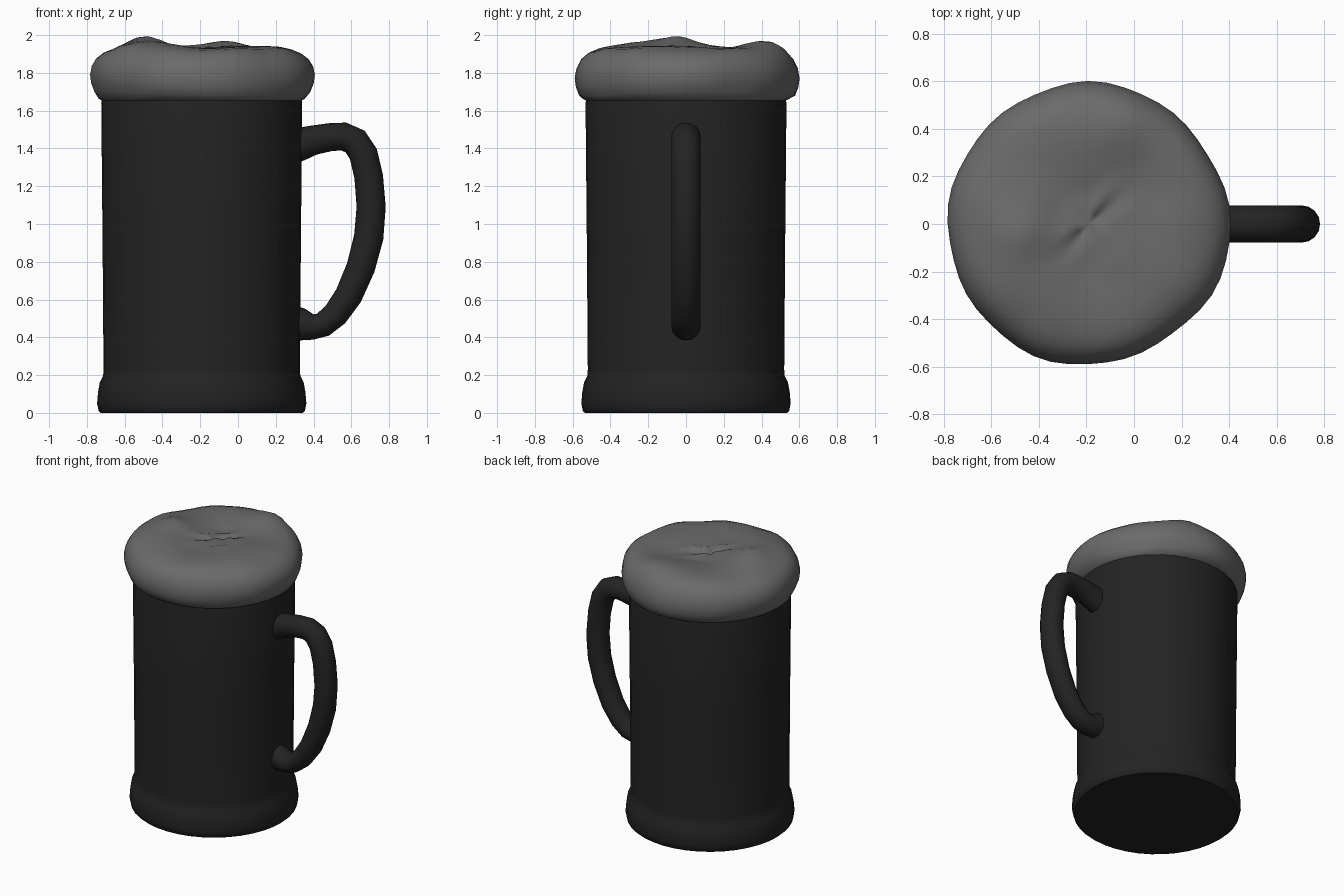
import bpy, bmesh, math
from mathutils import Vector, noise

if "Cube" in bpy.data.objects:
    bpy.data.objects.remove(bpy.data.objects["Cube"])

CX = -0.192  # mug axis


def material(name, value):
    m = bpy.data.materials.new(name)
    m.diffuse_color = (value, value, value, 1)
    m.use_nodes = True
    m.node_tree.nodes["Principled BSDF"].inputs["Base Color"].default_value = m.diffuse_color
    return m


def finish(name, bm, mat, angle=40):
    bmesh.ops.recalc_face_normals(bm, faces=bm.faces)
    me = bpy.data.meshes.new(name)
    bm.to_mesh(me)
    bm.free()
    ob = bpy.data.objects.new(name, me)
    bpy.context.collection.objects.link(ob)
    me.materials.append(mat)
    bpy.ops.object.select_all(action='DESELECT')
    ob.select_set(True)
    bpy.context.view_layer.objects.active = ob
    bpy.ops.object.shade_smooth_by_angle(angle=math.radians(angle))
    return ob


def skin(bm, rings):
    """Join successive closed rings of points with quads."""
    vs = [[bm.verts.new(p) for p in ring] for ring in rings]
    n = len(vs[0])
    for a, b in zip(vs, vs[1:]):
        for i in range(n):
            j = (i + 1) % n
            bm.faces.new((a[i], a[j], b[j], b[i]))
    return vs


dark = material("dark_mug", 0.017)
pale = material("grey_foam", 0.145)

# Mug body with flared foot
profile = [(0.535, 0), (0.546, 0.01), (0.554, 0.05), (0.549, 0.11), (0.54, 0.16),
           (0.522, 0.197), (0.52, 0.23), (0.525, 0.9), (0.532, 1.64), (0.528, 1.66)]
SEG = 40
bm = bmesh.new()
vs = skin(bm, [[(CX + r * math.cos(2 * math.pi * i / SEG),
                 r * math.sin(2 * math.pi * i / SEG), z) for i in range(SEG)]
               for r, z in profile])
bm.faces.new(vs[0])
bm.faces.new(vs[-1])
finish("mug_body", bm, dark)

# Handle: round tube swept along a flat path, thicker where it joins the mug
path = [(0.27, 1.405, .092), (0.33, 1.423, .088), (0.40, 1.444, .078), (0.49, 1.46, .074),
        (0.56, 1.463, .075), (0.62, 1.437, .076), (0.664, 1.37, .076), (0.692, 1.25, .076),
        (0.705, 1.09, .077), (0.692, 0.93, .078), (0.65, 0.77, .076), (0.585, 0.62, .073),
        (0.515, 0.52, .069), (0.45, 0.467, .066), (0.40, 0.455, .067), (0.34, 0.467, .085),
        (0.27, 0.48, .095)]
rings = []
for k, (x, z, r) in enumerate(path):
    a, b = path[max(k - 1, 0)], path[min(k + 1, len(path) - 1)]
    t = Vector((b[0] - a[0], 0, b[1] - a[1])).normalized()
    side = Vector((-t.z, 0, t.x))
    rings.append([Vector((x, 0, z)) + r * math.cos(q) * side
                  + Vector((0, 0.078 * math.sin(q), 0))
                  for q in (2 * math.pi * i / 16 for i in range(16))])
bm = bmesh.new()
vs = skin(bm, rings)
bm.faces.new(vs[0])
bm.faces.new(vs[-1])
finish("handle", bm, dark, 60)


# Foam: overhanging head with an uneven, wrinkled top
def bump(x, y, bx, by, s):
    return math.exp(-((x - bx) ** 2 + (y - by) ** 2) / (2 * s * s))


def foam_point(r, z, ang):
    wob = 1 + 0.008 * math.cos(3 * ang + 0.6) + 0.010 * math.sin(4 * ang + 2.4) \
        + 0.006 * math.sin(9 * ang)
    if z < 1.67:
        wob = 1
    x, y = CX + r * wob * math.cos(ang), r * wob * math.sin(ang)
    top = min(1, max(0, (z - 1.78) / 0.13))
    h = 0.066 * bump(x, y, -0.48, -0.05, 0.09) + 0.045 * bump(x, y, -0.06, 0.42, 0.1) \
        + 0.022 * bump(x, y, -0.45, -0.28, 0.15) + 0.012 * bump(x, y, 0.0, -0.1, 0.12) \
        + 0.015 * noise.noise(Vector((x * 5, y * 5, 1.3)))
    h += 0.02 * math.sin((x - y) * 45) * bump(x, y, -0.17, 0.0, 0.09)
    low = 0.012 * math.sin(2 * ang + 1) * (1 - top) if z > 1.67 else 0
    return (x, y, z + h * top + low)


foam = [(0.525, 1.652), (0.545, 1.662), (0.568, 1.69), (0.585, 1.735), (0.591, 1.78),
        (0.582, 1.83), (0.558, 1.875), (0.52, 1.907), (0.47, 1.924), (0.41, 1.931),
        (0.35, 1.932), (0.29, 1.929), (0.23, 1.927), (0.17, 1.924), (0.11, 1.922),
        (0.05, 1.92)]
SEG = 48
bm = bmesh.new()
vs = skin(bm, [[foam_point(r, z, 2 * math.pi * i / SEG) for i in range(SEG)]
               for r, z in foam])
mid = bm.verts.new(foam_point(0, 1.92, 0))
for i in range(SEG):
    bm.faces.new((vs[-1][i], vs[-1][(i + 1) % SEG], mid))
finish("foam_head", bm, pale, 60)
